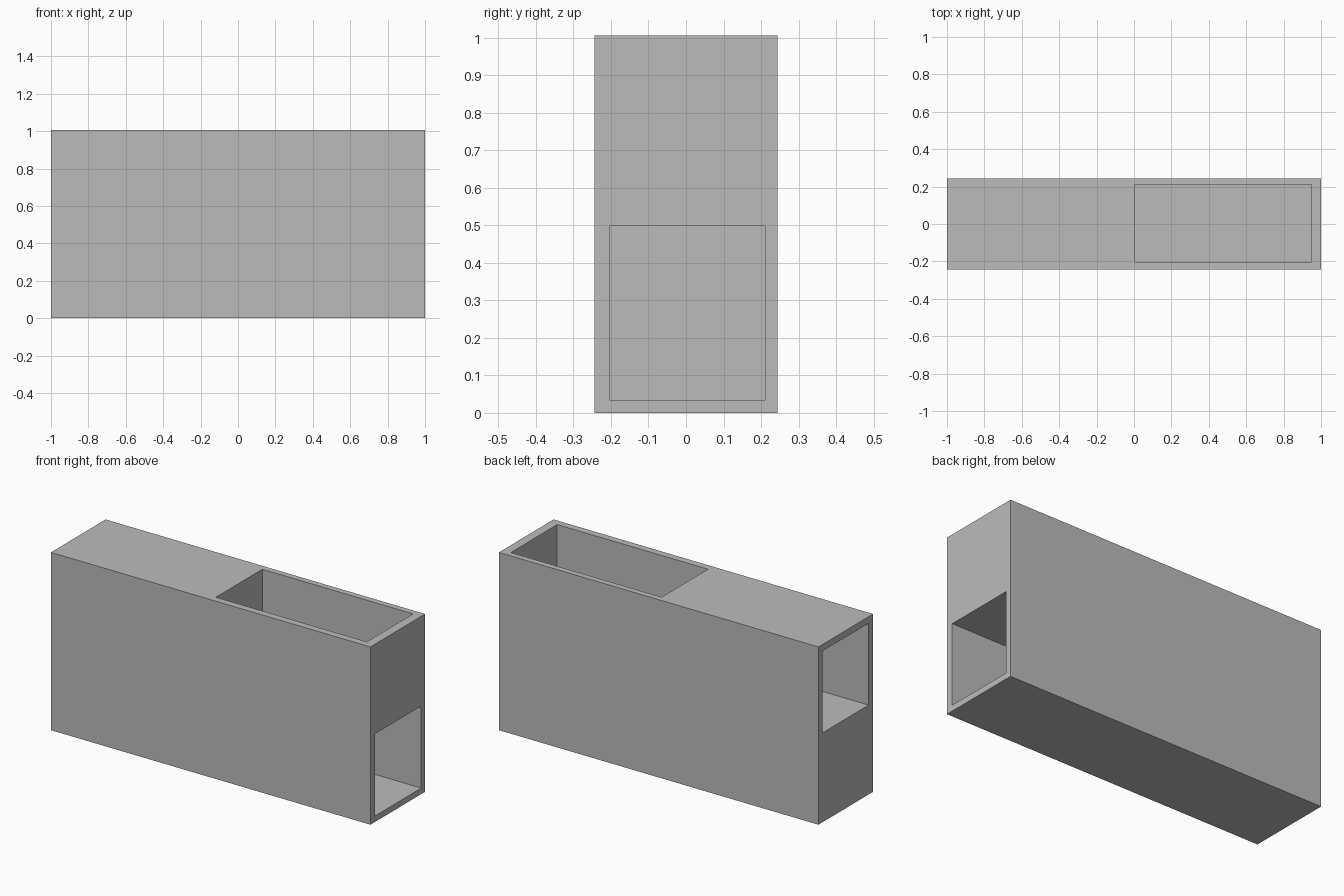
import bpy

if "Cube" in bpy.data.objects:
    bpy.data.objects.remove(bpy.data.objects["Cube"])

L, W, H = 2.0, 0.488, 1.006     # overall size
Y0, Y1 = -0.204, 0.210          # inner faces of the long walls
SHELF_LOW, SHELF_TOP = 0.498, 0.506
FLOOR, CEIL = 0.034, 0.968
OUT = 0.1                       # cutter overshoot through open ends

grey = bpy.data.materials.new("mid_grey")
grey.diffuse_color = (0.5, 0.5, 0.5, 1)
grey.use_nodes = True
grey.node_tree.nodes["Principled BSDF"].inputs["Base Color"].default_value = grey.diffuse_color


def box(name, x, y, z):
    """Axis-aligned box from three (low, high) ranges."""
    bpy.ops.mesh.primitive_cube_add(size=1, location=[sum(r) / 2 for r in (x, y, z)])
    ob = bpy.context.object
    ob.name = name
    ob.scale = [r[1] - r[0] for r in (x, y, z)]
    bpy.ops.object.transform_apply(location=True, rotation=False, scale=True)
    ob.data.materials.append(grey)
    return ob


# Solid outer block
casing = box("casing", (-L / 2, L / 2), (-W / 2, W / 2), (0, H))

# Compartments: upper one open at the left end, upper one open at the top,
# lower one open at the right end
compartments = [
    box("left_compartment", (-L / 2 - OUT, -0.004), (Y0, Y1), (SHELF_TOP, CEIL)),
    box("top_compartment", (0.005, 0.949), (Y0, Y1), (SHELF_TOP, H + OUT)),
    box("lower_compartment", (-0.949, L / 2 + OUT), (Y0, Y1), (FLOOR, SHELF_LOW)),
]

# Hollow the block, then remove the cutters
bpy.context.view_layer.objects.active = casing
for cutter in compartments:
    cutter.hide_render = True
    mod = casing.modifiers.new("hollow", 'BOOLEAN')
    mod.operation = 'DIFFERENCE'
    mod.solver = 'EXACT'
    mod.object = cutter
    bpy.ops.object.modifier_apply(modifier=mod.name)
    bpy.data.objects.remove(cutter)
